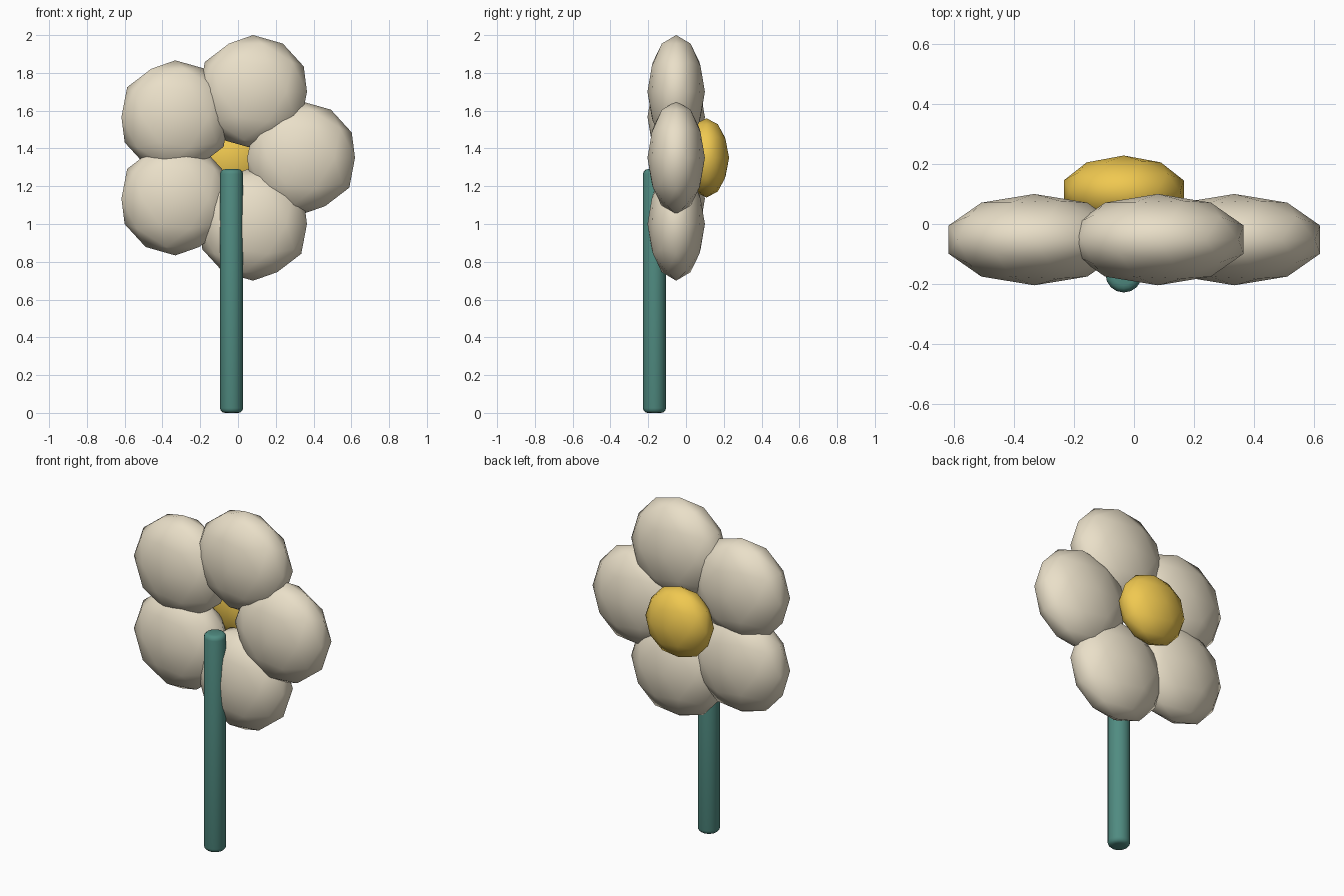
import bpy
from math import cos, sin, radians

if "Cube" in bpy.data.objects:
    bpy.data.objects.remove(bpy.data.objects["Cube"])

CX, CZ = -0.034, 1.35      # flower centre
RING, PETAL_R = 0.368, 0.30


def material(name, rgb):
    m = bpy.data.materials.new(name)
    m.diffuse_color = (*rgb, 1)
    m.use_nodes = True
    m.node_tree.nodes["Principled BSDF"].inputs["Base Color"].default_value = m.diffuse_color
    return m


cream = material("cream", (0.82, 0.74, 0.58))
yellow = material("yellow", (0.87, 0.58, 0.08))
green = material("green", (0.08, 0.26, 0.22))


def finish(name, mat):
    ob = bpy.context.object
    ob.name = name
    ob.data.materials.append(mat)
    return ob


def flat_ball(name, loc, radius, depth, mat):
    # low-poly icosphere squashed along y
    bpy.ops.mesh.primitive_ico_sphere_add(subdivisions=2, radius=1, location=loc)
    ob = finish(name, mat)
    ob.scale = (radius, depth, radius)
    bpy.ops.object.transform_apply(location=False, rotation=False, scale=True)
    bpy.ops.object.shade_smooth()
    return ob


# Five petals in a ring
for i in range(5):
    a = radians(72 * i)
    flat_ball(f"petal_{i + 1}", (CX + RING * cos(a), -0.052, CZ + RING * sin(a)),
              PETAL_R, 0.152, cream)

# Flower centre on the back side
flat_ball("flower_centre", (CX, 0.108, CZ), 0.21, 0.12, yellow)

# Stem with rounded ends
bpy.ops.mesh.primitive_cylinder_add(vertices=16, radius=0.061, depth=1.29,
                                    location=(CX, -0.167, 0.645))
stem = finish("stem", green)
bev = stem.modifiers.new("rounded_ends", 'BEVEL')
bev.width = 0.025
bev.segments = 3
bev.limit_method = 'ANGLE'
bev.angle_limit = radians(60)
bpy.ops.object.shade_smooth()
